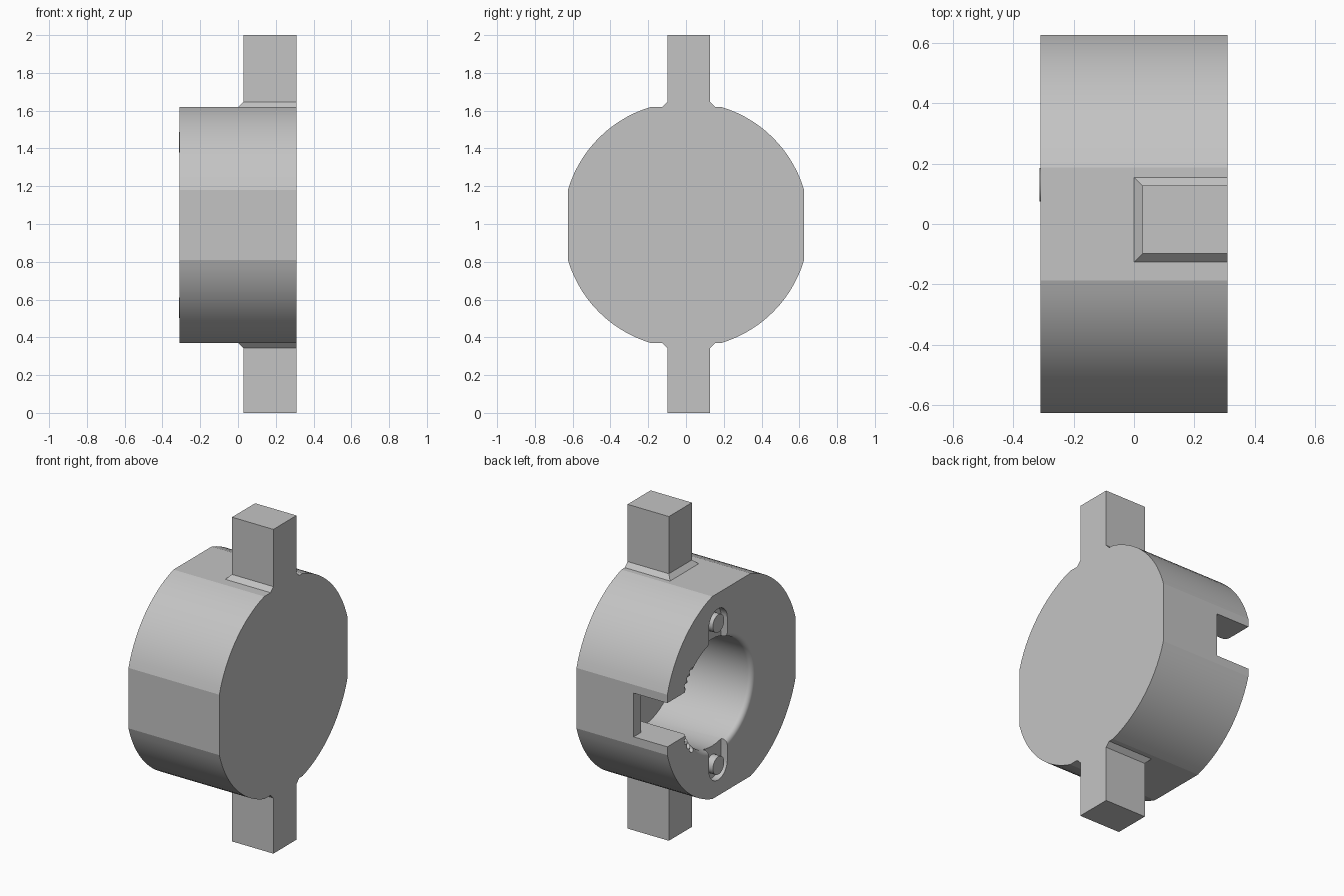
import bpy, bmesh, math

if "Cube" in bpy.data.objects:
    bpy.data.objects.remove(bpy.data.objects["Cube"], do_unlink=True)

CZ = 0.995            # height of the body axis
BORE_Y = 0.13         # the bore sits off-centre
OPEN_X, BACK_X = -0.31, 0.31
OUT_X = -0.36         # cutters start outside the open face

grey = bpy.data.materials.new("plain_grey")
grey.use_nodes = True
grey.diffuse_color = (0.55, 0.55, 0.55, 1)
grey.node_tree.nodes["Principled BSDF"].inputs["Base Color"].default_value = (0.55, 0.55, 0.55, 1)


def loft(name, rings):
    """Closed solid through rings of equal point count."""
    bm = bmesh.new()
    loops = [[bm.verts.new(p) for p in ring] for ring in rings]
    n = len(loops[0])
    for a, b in zip(loops, loops[1:]):
        for i in range(n):
            j = (i + 1) % n
            bm.faces.new((a[i], a[j], b[j], b[i]))
    bm.faces.new(loops[0][::-1])
    bm.faces.new(loops[-1])
    bmesh.ops.recalc_face_normals(bm, faces=bm.faces)
    mesh = bpy.data.meshes.new(name)
    bm.to_mesh(mesh)
    bm.free()
    mesh.materials.append(grey)
    obj = bpy.data.objects.new(name, mesh)
    bpy.context.collection.objects.link(obj)
    return obj


def arc(y, z, r, start, end, steps):
    return [(y + r * math.cos(math.radians(start + (end - start) * i / steps)),
             z + r * math.sin(math.radians(start + (end - start) * i / steps)))
            for i in range(steps + 1)]


def circle(y, z, r, steps):
    return arc(y, z, r, 0, 360, steps)[:-1]


def prism(name, profile, x0, x1):
    return loft(name, [[(x, y, z) for y, z in profile] for x in (x0, x1)])


def rect(y0, y1, z0, z1):
    return [(y0, z0), (y1, z0), (y1, z1), (y0, z1)]


def activate(obj):
    bpy.ops.object.select_all(action='DESELECT')
    obj.select_set(True)
    bpy.context.view_layer.objects.active = obj


def cut(target, cutter):
    cutter.hide_render = True
    mod = target.modifiers.new("cut", 'BOOLEAN')
    mod.operation = 'DIFFERENCE'
    mod.solver = 'EXACT'
    mod.object = cutter
    activate(target)
    bpy.ops.object.modifier_apply(modifier=mod.name)
    bpy.data.objects.remove(cutter, do_unlink=True)


def smooth(obj):
    activate(obj)
    bpy.ops.object.shade_smooth_by_angle(angle=math.radians(12))


# Round body with four flats
outline = []
for quarter in range(4):
    outline += arc(0, CZ, 0.652, quarter * 90 + 16.6, quarter * 90 + 73.4, 14)
body = prism("body", outline, OPEN_X, BACK_X)

# Blind bore with a rounded rim
sections = [(OUT_X, 0.36)]
for i in range(9):
    t = math.radians(90 * i / 8)
    sections.append((OPEN_X + 0.03 - 0.03 * math.cos(t), 0.36 - 0.03 * math.sin(t)))
sections.append((0.2, 0.33))
cut(body, loft("bore_cutter", [[(x, y, z) for y, z in circle(BORE_Y, CZ, r, 64)]
                               for x, r in sections]))

# Channel beside the bore, and the slot through the side wall
cut(body, prism("channel_cutter", rect(0.3, 0.555, CZ - 0.135, CZ + 0.135), OUT_X, 0.19))
cut(body, prism("slot_cutter", rect(0.4, 0.7, CZ - 0.135, CZ + 0.135), OUT_X, -0.08))

for side in (-1, 1):
    # Small grip grooves near the slot
    for angle in (29, 36, 43):
        a = math.radians(angle * side)
        groove = circle(BORE_Y + 0.35 * math.cos(a), CZ + 0.35 * math.sin(a), 0.022, 12)
        cut(body, prism("groove_cutter", groove, OUT_X, -0.22))
    # Arched pocket open to the bore
    arch = arc(BORE_Y, 0.438, 0.09, 0, 180, 18)
    arch += [(BORE_Y - 0.09, 0.28), (BORE_Y + 0.09, 0.28)]
    cut(body, prism("pocket_cutter", [(y, CZ + side * z) for y, z in arch], OUT_X, -0.268))
smooth(body)

for side, label in ((1, "upper"), (-1, "lower")):
    # Pin in the pocket
    pin = prism(label + "_pin", circle(BORE_Y, CZ + side * 0.438, 0.055, 32), -0.313, -0.24)
    smooth(pin)

    # Square arm with a flared foot
    def ring(z, grow):
        return [(x, y, z) for x, y in ((0.028 - grow, -0.098 - grow), (BACK_X, -0.098 - grow),
                                       (BACK_X, 0.127 + grow), (0.028 - grow, 0.127 + grow))]
    tip = 2.0 if side > 0 else 0.0
    loft(label + "_arm", [ring(CZ + side * 0.6, 0.028), ring(CZ + side * 0.624, 0.028),
                          ring(CZ + side * 0.652, 0), ring(tip, 0)])
